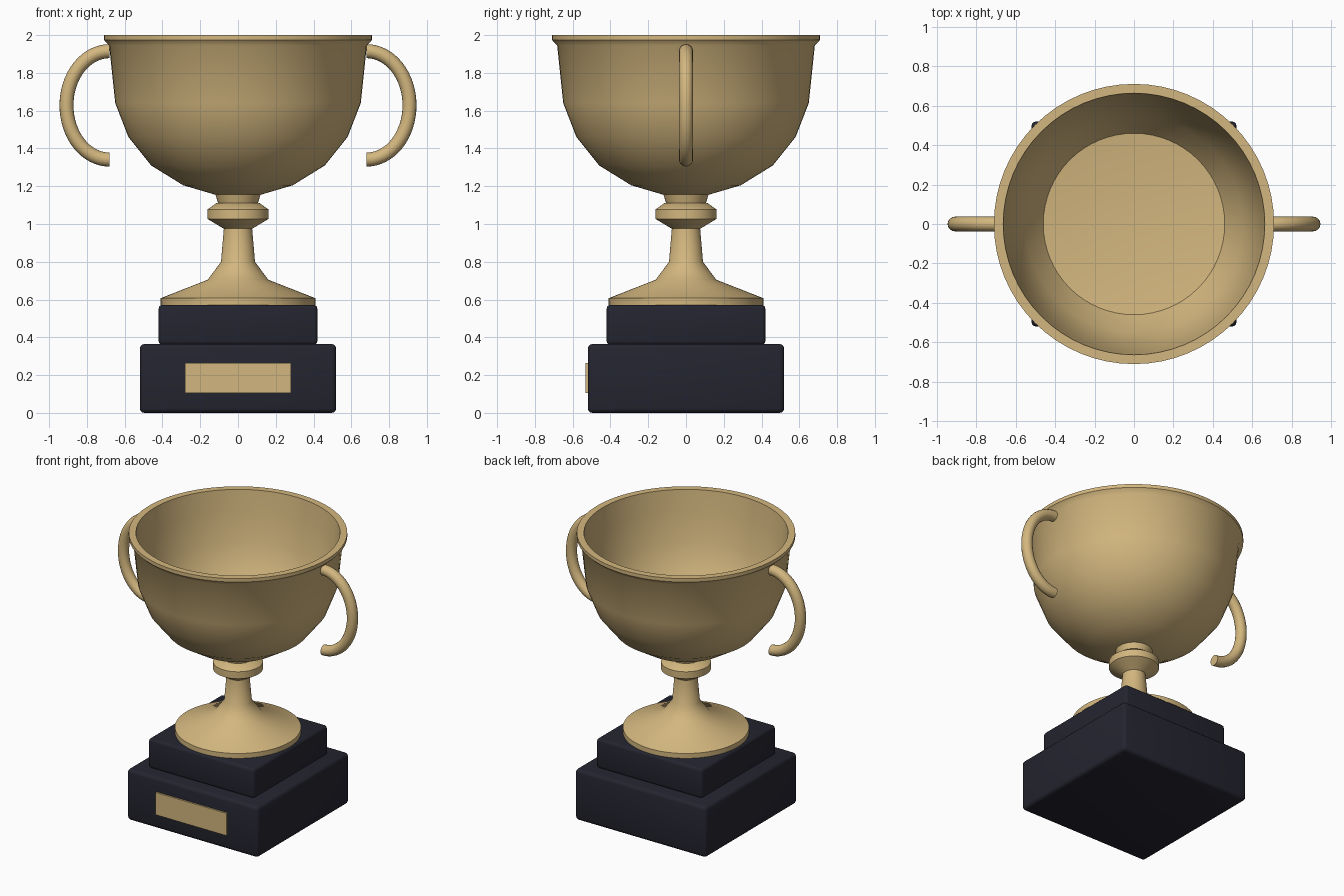
import bpy, bmesh, math
from mathutils import Vector

if "Cube" in bpy.data.objects:
    bpy.data.objects.remove(bpy.data.objects["Cube"])


def material(name, rgb):
    m = bpy.data.materials.new(name)
    m.diffuse_color = (*rgb, 1)
    m.use_nodes = True
    m.node_tree.nodes["Principled BSDF"].inputs["Base Color"].default_value = m.diffuse_color
    return m


GOLD = material("pale_gold", (0.65, 0.47, 0.21))
BLACK = material("blue_black", (0.018, 0.018, 0.030))


def finish(name, bm, mat, angle=40):
    bmesh.ops.recalc_face_normals(bm, faces=bm.faces)
    me = bpy.data.meshes.new(name)
    bm.to_mesh(me)
    bm.free()
    ob = bpy.data.objects.new(name, me)
    bpy.context.collection.objects.link(ob)
    me.materials.append(mat)
    bpy.context.view_layer.objects.active = ob
    ob.select_set(True)
    bpy.ops.object.shade_smooth_by_angle(angle=math.radians(angle))
    ob.select_set(False)
    return ob


def box(name, lo, hi, mat, bevel=0.0):
    bm = bmesh.new()
    bmesh.ops.create_cube(bm, size=1)
    lo, hi = Vector(lo), Vector(hi)
    for v in bm.verts:
        v.co = Vector([(lo[i] + hi[i]) / 2 + v.co[i] * (hi[i] - lo[i]) for i in range(3)])
    if bevel:
        bmesh.ops.bevel(bm, geom=bm.edges[:], offset=bevel, segments=3,
                        profile=0.5, affect='EDGES')
    return finish(name, bm, mat)


def lathe(name, profile, mat, n=64):
    bm = bmesh.new()
    rings = []
    for r, z in profile:
        if r == 0:
            rings.append([bm.verts.new((0, 0, z))] * n)
        else:
            rings.append([bm.verts.new((r * math.cos(2 * math.pi * i / n),
                                        r * math.sin(2 * math.pi * i / n), z)) for i in range(n)])
    for a, b in zip(rings, rings[1:]):
        for i in range(n):
            j = (i + 1) % n
            bm.faces.new(list(dict.fromkeys((a[i], a[j], b[j], b[i]))))
    return finish(name, bm, mat)


def handle(name, side, steps=32, n=16, r=0.037):
    # round tube along half an ellipse
    bm = bmesh.new()
    rx, rz = 0.228, 0.287
    rings = []
    for k in range(steps + 1):
        t = math.pi / 2 - math.pi * k / steps
        c = Vector((0.68 + rx * math.cos(t), 0, 1.628 + rz * math.sin(t)))
        out = Vector((rz * math.cos(t), 0, rx * math.sin(t))).normalized()
        ring = []
        for i in range(n):
            a = 2 * math.pi * i / n
            p = c + out * r * math.cos(a) + Vector((0, r * math.sin(a), 0))
            ring.append(bm.verts.new((p.x * side, p.y, p.z)))
        rings.append(ring)
    for a, b in zip(rings, rings[1:]):
        for i in range(n):
            j = (i + 1) % n
            bm.faces.new((a[i], a[j], b[j], b[i]))
    bm.faces.new(rings[0])
    bm.faces.new(rings[-1])
    return finish(name, bm, GOLD)


# Two-step plinth with name plate
box("plinth_lower", (-0.52, -0.52, 0), (0.52, 0.52, 0.365), BLACK, 0.025)
box("plinth_upper", (-0.42, -0.42, 0.36), (0.42, 0.42, 0.572), BLACK, 0.02)
box("name_plate", (-0.28, -0.532, 0.105), (0.28, -0.515, 0.265), GOLD)

# Foot, stem and knop
lathe("foot_and_stem", [(0, 0.572), (0.41, 0.572), (0.41, 0.607), (0.16, 0.705), (0.09, 0.80),
                        (0.075, 0.975), (0.162, 1.027), (0.162, 1.077), (0.115, 1.11),
                        (0.105, 1.11), (0.12, 1.157), (0, 1.157)], GOLD)

# Hollow bowl with flared rim
lathe("bowl", [(0, 1.155), (0.12, 1.155), (0.29, 1.205), (0.46, 1.31), (0.58, 1.46),
               (0.65, 1.64), (0.682, 1.945), (0.71, 1.975), (0.71, 2.0), (0.663, 2.0),
               (0.645, 1.85), (0.61, 1.64), (0.55, 1.48), (0.46, 1.355), (0, 1.30)], GOLD)

# Pair of handles
for label, s in (("left", -1), ("right", 1)):
    handle(label + "_handle", s)
